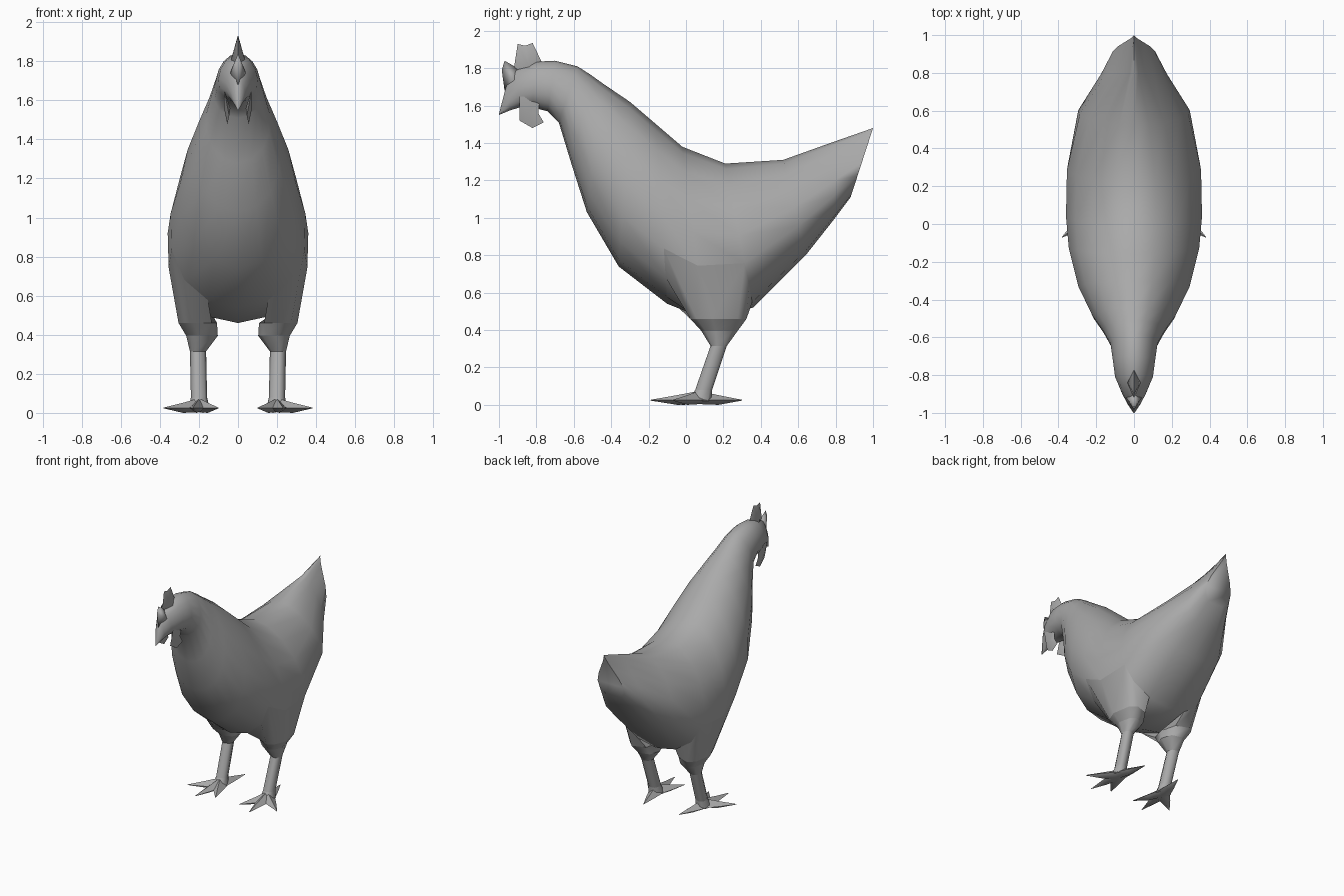
import bpy, bmesh, math
from mathutils import Vector

if "Cube" in bpy.data.objects:
    bpy.data.objects.remove(bpy.data.objects["Cube"], do_unlink=True)

grey = bpy.data.materials.new("plain grey")
grey.use_nodes = True
colour = (0.4, 0.4, 0.4, 1)
grey.diffuse_color = colour
grey.node_tree.nodes["Principled BSDF"].inputs["Base Color"].default_value = colour


def finish(name, bm, mirror=False, angle=75):
    """Turn a bmesh into a smooth object, optionally mirrored to the other side."""
    bmesh.ops.remove_doubles(bm, verts=bm.verts, dist=0.0005)
    bmesh.ops.recalc_face_normals(bm, faces=bm.faces)
    mesh = bpy.data.meshes.new(name)
    bm.to_mesh(mesh)
    bm.free()
    mesh.materials.append(grey)
    obj = bpy.data.objects.new(name, mesh)
    bpy.context.collection.objects.link(obj)
    if mirror:
        obj.modifiers.new("Mirror", 'MIRROR')
    bpy.ops.object.select_all(action='DESELECT')
    obj.select_set(True)
    bpy.context.view_layer.objects.active = obj
    bpy.ops.object.shade_smooth_by_angle(angle=math.radians(angle))


def loft(bm, rings):
    """Skin a row of equal rings, cap both ends, return the skin as rows of faces."""
    rows = [[bm.verts.new(p) for p in ring] for ring in rings]
    n = len(rows[0])
    skin = [[bm.faces.new((a[i], a[(i + 1) % n], b[(i + 1) % n], b[i])) for i in range(n)]
            for a, b in zip(rows, rows[1:])]
    bm.faces.new(rows[0])
    bm.faces.new(rows[-1])
    return skin


def section(top_y, top_z, low_y, low_z, half, taper, n=16):
    """Body slice between a back point and a belly point; taper narrows its top."""
    turns = [2 * math.pi * i / n for i in range(n)]
    rise = [0.5 - 0.5 * math.cos(t) for t in turns]
    wide = [math.sin(t) * (1 - taper * s) for t, s in zip(turns, rise)]
    scale = half / max(wide)
    return [(w * scale, low_y + s * (top_y - low_y), low_z + s * (top_z - low_z))
            for w, s in zip(wide, rise)]


def extrude_to_oval(bm, faces, x, y, z, rx, ry):
    """Extrude a patch and reshape it into a level oval."""
    new = bmesh.ops.extrude_face_region(bm, geom=faces)["geom"]
    cap = [f for f in new if isinstance(f, bmesh.types.BMFace)]
    verts = {v for f in cap for v in f.verts}
    xs, ys = [v.co.x for v in verts], [v.co.y for v in verts]
    mid_x, mid_y = (min(xs) + max(xs)) / 2, (min(ys) + max(ys)) / 2
    span_x, span_y = max(xs) - min(xs), max(ys) - min(ys)
    for v in verts:
        turn = math.atan2((v.co.y - mid_y) / span_y, (v.co.x - mid_x) / span_x)
        inside = all(f in cap for f in v.link_faces)
        v.co = (x, y, z) if inside else (x + rx * math.cos(turn), y + ry * math.sin(turn), z)
    return cap


# Body, neck, head and beak: back point, belly point, half width, taper
slices = [
    (1.0, 1.48, 0.88, 1.11, 0.11, 1.0),
    (0.80, 1.41, 0.79, 0.99, 0.175, 0.8),
    (0.52, 1.31, 0.64, 0.80, 0.295, 0.45),
    (0.21, 1.29, 0.36, 0.52, 0.355, 0.3),
    (-0.02, 1.38, 0.10, 0.46, 0.36, 0.3),
    (-0.16, 1.50, -0.10, 0.54, 0.345, 0.3),
    (-0.30, 1.62, -0.36, 0.74, 0.295, 0.25),
    (-0.44, 1.715, -0.53, 1.03, 0.22, 0.2),
    (-0.51, 1.765, -0.61, 1.28, 0.165, 0.2),
    (-0.58, 1.81, -0.68, 1.51, 0.125, 0.2),
    (-0.70, 1.84, -0.74, 1.57, 0.112, 0.2),
    (-0.80, 1.835, -0.82, 1.59, 0.10, 0.2),
    (-0.91, 1.79, -0.89, 1.59, 0.062, 0.3),
    (-0.96, 1.71, -0.94, 1.575, 0.036, 0.3),
    (-1.0, 1.555, -1.0, 1.55, 0.003, 0),
]
bm = bmesh.new()
skin = loft(bm, [section(*s) for s in slices])

# Thighs and shanks, drawn out of the underside of the body
for side, segments in ((1, (1, 2)), (-1, (13, 14))):
    patch = [skin[row][i] for row in (3, 4) for i in segments]
    for x, y, z, rx, ry in ((0.207, 0.175, 0.46, 0.10, 0.155),
                            (0.185, 0.18, 0.395, 0.082, 0.10),
                            (0.205, 0.175, 0.315, 0.042, 0.045),
                            (0.20, 0.095, 0.08, 0.042, 0.047),
                            (0.20, 0.075, 0.02, 0.055, 0.06)):
        patch = extrude_to_oval(bm, patch, side * x, y, z, rx, ry)
finish("body", bm)

# Toes: flattened spikes from the ankle
ankle = Vector((0.20, 0.07, 0))
up = Vector((0, 0, 1))
for name, tip in (("middle_toe", (0.23, -0.19, 0)), ("outer_toe", (0.38, -0.07, 0)),
                  ("inner_toe", (0.10, -0.13, 0)), ("back_toe", (0.15, 0.30, 0))):
    bm = bmesh.new()
    end = Vector(tip)
    across = (end - ankle).cross(up).normalized()
    rings = []
    for t, wide, low, high in ((0, 0.055, 0.004, 0.075), (0.45, 0.034, 0.0, 0.052),
                               (1, 0.002, 0.023, 0.027)):
        centre = ankle.lerp(end, t)
        rings.append([centre + up * high, centre + across * wide + up * 0.025,
                      centre + up * low, centre - across * wide + up * 0.025])
    loft(bm, rings)
    finish(name, bm, mirror=True)


def lens(name, outline, centre, thick, mirror=False):
    """Thin plate with a sharp rim that swells towards its centre."""
    bm = bmesh.new()
    rim = [bm.verts.new(p) for p in outline]
    for side in (-1, 1):
        hub = bm.verts.new((centre[0] + side * thick, centre[1], centre[2]))
        for i, v in enumerate(rim):
            bm.faces.new((v, rim[(i + 1) % len(rim)], hub))
    finish(name, bm, mirror, 120)


# Comb
lens("comb", [(0, y, z) for y, z in (
    (-0.77, 1.83), (-0.82, 1.935), (-0.86, 1.92), (-0.90, 1.93),
    (-0.92, 1.80), (-0.87, 1.74), (-0.78, 1.76))], (0, -0.84, 1.81), 0.035)
lens("comb_front", [(0, y, z) for y, z in (
    (-0.90, 1.80), (-0.97, 1.84), (-0.985, 1.79), (-0.97, 1.68),
    (-0.88, 1.66))], (0, -0.92, 1.74), 0.04)

# Wattles
lens("wattles", [(x, y, z) for x, y, z in (
    (0.07, -0.89, 1.65), (0.045, -0.89, 1.52), (0.055, -0.82, 1.48), (0.06, -0.76, 1.51),
    (0.06, -0.79, 1.56), (0.07, -0.78, 1.64))], (0.055, -0.84, 1.56), 0.016, True)
